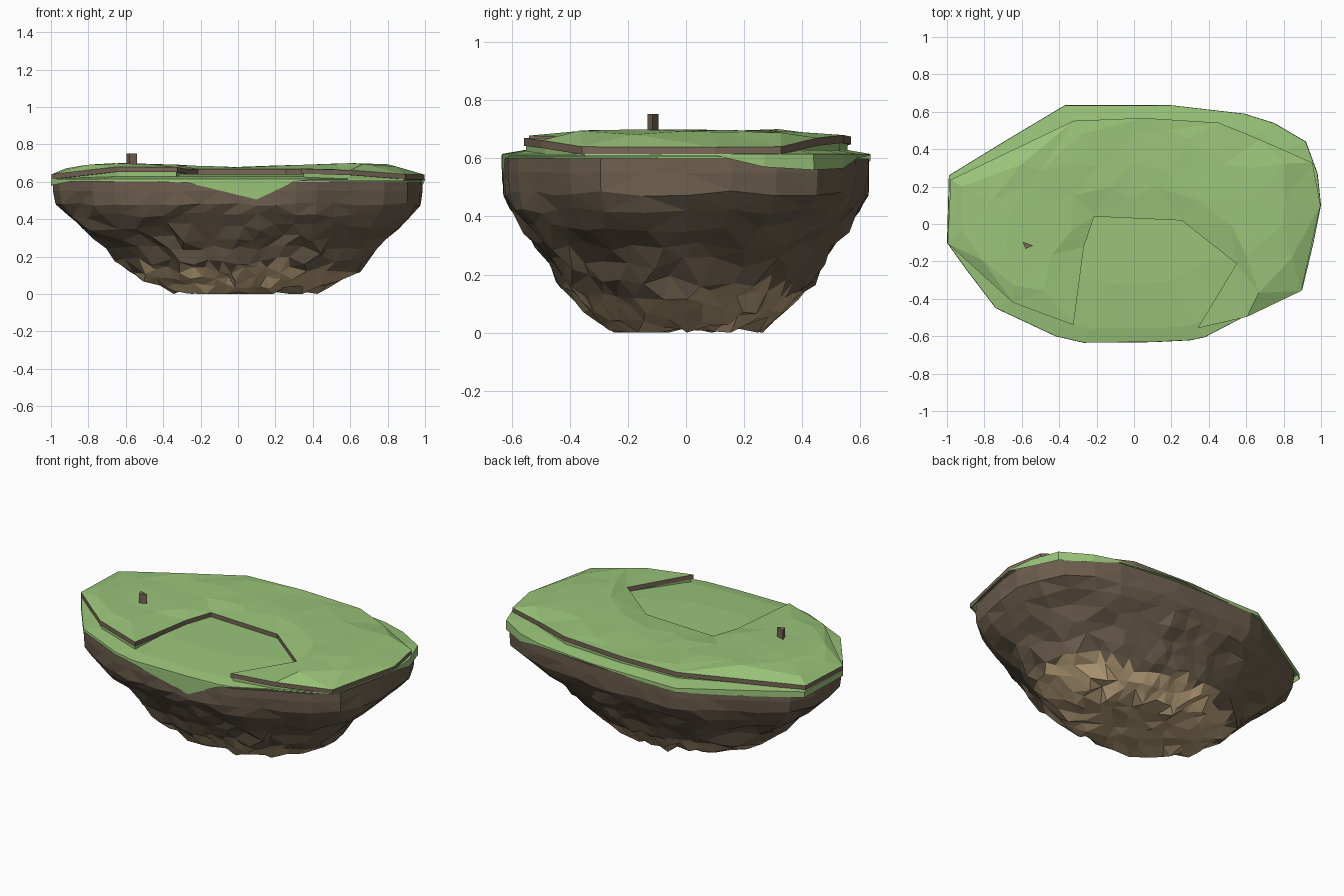
import bpy, math, random
from mathutils import Vector, noise
from mathutils.geometry import delaunay_2d_cdt, intersect_point_line
import bmesh

if "Cube" in bpy.data.objects:
    bpy.data.objects.remove(bpy.data.objects["Cube"])

random.seed(4)


def mat(name, rgb):
    m = bpy.data.materials.new(name)
    m.diffuse_color = (*rgb, 1)
    m.use_nodes = True
    m.node_tree.nodes["Principled BSDF"].inputs["Base Color"].default_value = m.diffuse_color
    return m


GRASS = mat("grass", (0.32, 0.55, 0.19))
ROCK = mat("rock", (0.15, 0.112, 0.075))
SAND = mat("sandstone", (0.5, 0.365, 0.205))
EDGE = mat("soil", (0.19, 0.135, 0.095))


def build(name, verts, faces, mats, pick=None):
    me = bpy.data.meshes.new(name)
    me.from_pydata([tuple(v) for v in verts], [], faces)
    for m in mats:
        me.materials.append(m)
    bm = bmesh.new()
    bm.from_mesh(me)
    bmesh.ops.remove_doubles(bm, verts=bm.verts[:], dist=1e-5)
    bmesh.ops.triangulate(bm, faces=bm.faces[:])
    bmesh.ops.recalc_face_normals(bm, faces=bm.faces[:])
    if pick:
        for f in bm.faces:
            f.material_index = pick(f.calc_center_median())
    bm.to_mesh(me)
    bm.free()
    ob = bpy.data.objects.new(name, me)
    bpy.context.collection.objects.link(ob)
    return ob


def loft(rings, cap_start=False, cap_end=False):
    n = len(rings[0])
    verts = [v for r in rings for v in r]
    faces = [(k * n + i, k * n + (i + 1) % n, (k + 1) * n + (i + 1) % n, (k + 1) * n + i)
             for k in range(len(rings) - 1) for i in range(n)]
    if cap_start:
        faces.append(tuple(range(n)))
    if cap_end:
        faces.append(tuple(range((len(rings) - 1) * n, len(rings) * n)))
    return verts, faces


def edge_distance(p, poly):
    best = 9
    for i, a in enumerate(poly):
        b = poly[(i + 1) % len(poly)]
        t = intersect_point_line(p, a, b)[1]
        best = min(best, (p - a.lerp(b, min(1, max(0, t)))).length)
    return best


def inside(p, poly):
    hit = False
    for i, a in enumerate(poly):
        b = poly[(i + 1) % len(poly)]
        if (a.y > p.y) != (b.y > p.y) and p.x < a.x + (p.y - a.y) * (b.x - a.x) / (b.y - a.y):
            hit = not hit
    return hit


def patch(border, step, height):
    """Irregular triangulated surface inside a border of 3D points."""
    poly = [Vector(p[:2]) for p in border]
    inner = []
    for i in range(-9, 10):
        for j in range(-9, 10):
            p = Vector(((i + random.uniform(-.3, .3)) * step, (j + random.uniform(-.3, .3)) * step))
            if inside(p, poly) and edge_distance(p, poly) > step * .3:
                inner.append(p)
    n = len(border)
    out = delaunay_2d_cdt(poly + inner, [], [list(range(n))], 1, 1e-6)
    verts = []
    for v, orig in zip(out[0], out[3]):
        k = orig[0] if orig else n
        verts.append(tuple(border[k]) if k < n else (v.x, v.y, height(v.x, v.y)))
    return verts, [tuple(f) for f in out[2]]


# Island rim seen from above (x, y, lower edge of the turf)
rim = [(-1, -.1, .58), (-.9, -.24, .60), (-.74, -.45, .60), (-.42, -.6, .60),
       (-.27, -.635, .595), (.1, -.632, .505), (.3, -.622, .60), (.38, -.605, .61),
       (.6, -.49, .61), (.9, -.35, .61), (.96, -.1, .61), (1, .1, .61),
       (.982, .27, .57), (.92, .44, .56), (.75, .54, .565), (.59, .59, .60),
       (.2, .635, .61), (0, .635, .60), (-.37, .635, .59), (-.68, .45, .58), (-.99, .26, .58)]


def rim_radius(a):
    d = Vector((math.cos(a), math.sin(a)))
    for i in range(len(rim)):
        p, q = Vector(rim[i][:2]), Vector(rim[(i + 1) % len(rim)][:2])
        e = q - p
        den = d.x * e.y - d.y * e.x
        if abs(den) > 1e-9:
            r = (p.x * e.y - p.y * e.x) / den
            t = (p.x * d.y - p.y * d.x) / den
            if r > 0 and -1e-6 <= t <= 1 + 1e-6:
                return r
    return 0.8


# Rock underside: rings (z, scale, roundness, roughness)
levels = [(.60, .99, 0, 0), (.55, .992, 0, .002), (.48, .985, .08, .012), (.42, .945, .3, .02),
          (.36, .88, .6, .026), (.30, .805, .9, .03), (.24, .745, 1, .03), (.18, .685, 1, .032),
          (.13, .62, 1, .03), (.085, .56, 1, .028), (.045, .48, 1, .022)]
N = 40
rings = []
for k, (z, s, rnd, rough) in enumerate(levels):
    ring = []
    for i in range(N):
        a = 2 * math.pi * (i + (0.5 if k % 2 and k > 3 else 0)) / N
        if k > 3:
            a += random.uniform(-.04, .04)
        ell = .97 * .635 / math.hypot(.635 * math.cos(a), .97 * math.sin(a))
        r = s * (rim_radius(a) * (1 - rnd) + ell * rnd)
        p = Vector((r * math.cos(a) + .025 * rnd, r * math.sin(a), z))
        big = noise.noise(p * 4 + Vector((3, 7, 1))) * 1.2
        r_off = rough * (big + random.uniform(-.55, .55))
        p.x += r_off * math.cos(a)
        p.y += r_off * math.sin(a)
        p.z = max(0, p.z + rough * random.uniform(-.8, .7))
        ring.append(p)
    rings.append(ring)
verts, faces = loft(rings, True)
bv, bf = patch(rings[-1], .085, lambda x, y: max(0, random.uniform(-.008, .03)))
faces += [tuple(i + len(verts) for i in f) for f in bf]
build("rock_base", verts + bv, faces, [ROCK, SAND],
      lambda c: 1 if c.z < .15 + .06 * noise.noise(c * 6) else 0)

# Lower turf: skirt hanging over the rim and gently rising floor
turf = [[(x, y, z) for x, y, z in rim],
        [(x * .998, y * .998, .615) for x, y, z in rim],
        [(x * .88, y * .88, .628) for x, y, z in rim],
        [(x * .5, y * .5, .642) for x, y, z in rim]]
build("lower_turf", *loft(turf, False, True), [GRASS])

# Upper terrace outline with a bay cut in the front (x, y, edge height)
terrace = [(-.985, -.1, .64), (-.64, -.41, .68), (-.33, -.53, .678), (-.28, -.12, .668),
           (-.22, .05, .668), (.26, .03, .668), (.56, -.21, .668), (.35, -.55, .67),
           (.6, -.485, .662), (.885, -.35, .64), (.985, .1, .638), (.945, .32, .64),
           (.67, .44, .67), (.45, .53, .68), (.05, .555, .675), (-.32, .54, .67), (-.97, .23, .642)]
T = len(terrace)
wall = [Vector(p[:2]) for p in terrace]

# Overhanging outline, used by both the soil band and the turf above it
lip = []
for i in range(T):
    a, b, c = wall[i - 1], wall[i], wall[(i + 1) % T]
    d1, d2 = (b - a).normalized(), (c - b).normalized()
    p = b + Vector((d1.y + d2.y, -d1.x - d2.x)).normalized() * .012
    lip.append((p.x, p.y, terrace[i][2]))


def height(x, y):
    h = .678 + .02 * min(1, abs(x) / .55) - .6 * max(0, abs(x) - .7) ** 2
    return h - .15 * max(0, abs(y) - .3) ** 2 + random.uniform(-.004, .003)


build("upper_turf", *patch(lip, .16, height), [GRASS])

# Turf wall under the terrace edge
build("terrace_wall", *loft([[(x, y, z - .02) for x, y, z in terrace],
                             [(x, y, .605) for x, y, z in terrace]]), [GRASS])

# Soil band following the terrace edge
band = [lip, [(x, y, z - .027) for x, y, z in lip], [(x, y, z - .027) for x, y, z in terrace]]
build("soil_band", *loft(band), [EDGE])

# Small three-sided post
tri = [(-.595, -.095), (-.54, -.115), (-.58, -.133)]
build("post", *loft([[(x, y, z) for x, y in tri] for z in (.67, .752)], True, True), [EDGE])
